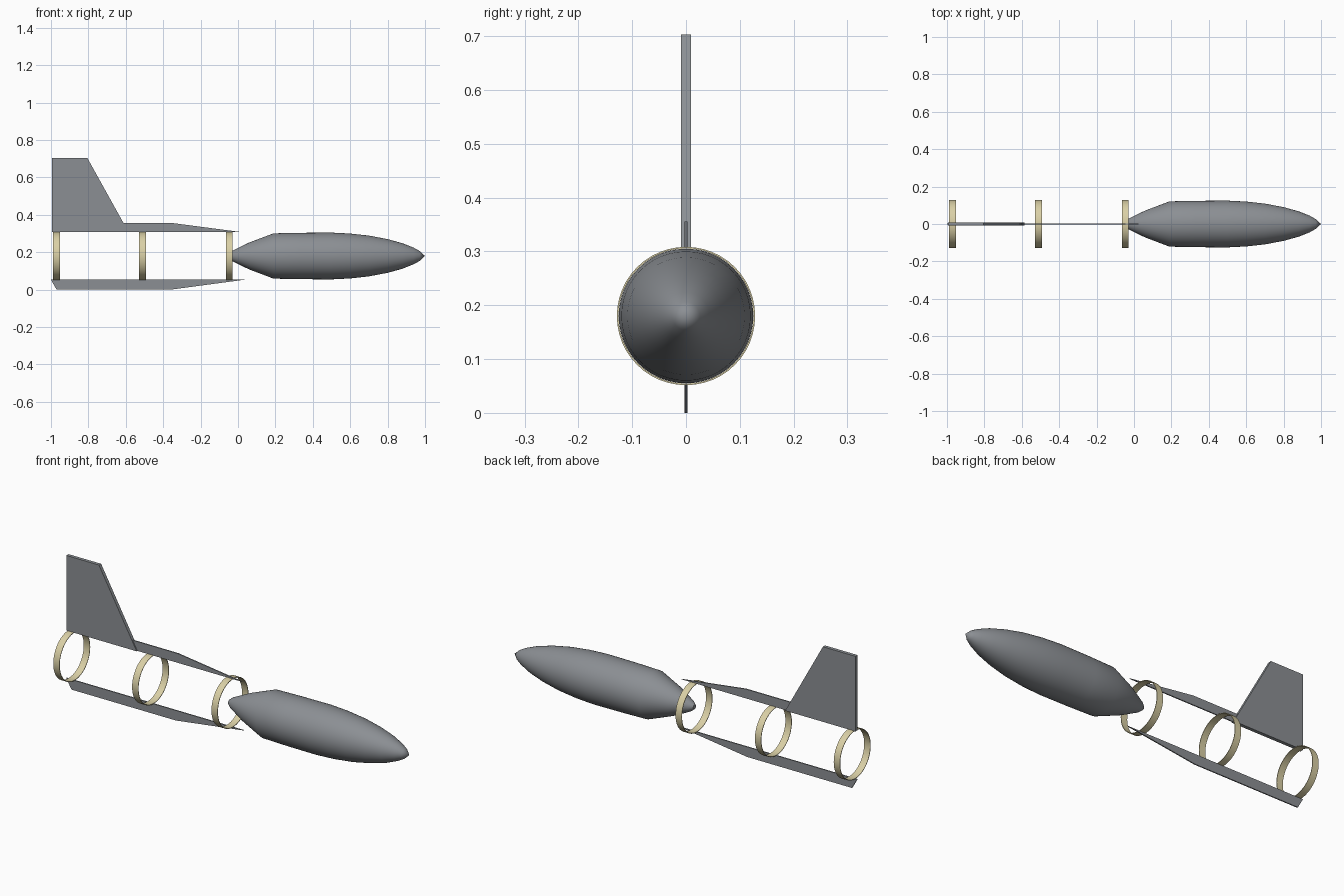
import bpy, bmesh, math

if "Cube" in bpy.data.objects:
    bpy.data.objects.remove(bpy.data.objects["Cube"])

CZ = 0.18      # height of the body axis
SEG = 48


def material(name, rgb):
    m = bpy.data.materials.new(name)
    m.diffuse_color = (*rgb, 1)
    m.use_nodes = True
    m.node_tree.nodes["Principled BSDF"].inputs["Base Color"].default_value = m.diffuse_color
    return m


GREY = material("slate_grey", (0.26, 0.275, 0.295))
TAN = material("pale_tan", (0.70, 0.63, 0.38))


def finish(name, bm, mat, smooth=True):
    bmesh.ops.recalc_face_normals(bm, faces=bm.faces)
    me = bpy.data.meshes.new(name)
    bm.to_mesh(me)
    bm.free()
    ob = bpy.data.objects.new(name, me)
    bpy.context.collection.objects.link(ob)
    me.materials.append(mat)
    if smooth:
        bpy.ops.object.select_all(action='DESELECT')
        ob.select_set(True)
        bpy.context.view_layer.objects.active = ob
        bpy.ops.object.shade_smooth_by_angle(angle=math.radians(35))
    return ob


def lathe(name, profile, mat, closed=False):
    """Turn (x, radius) points around the body axis."""
    bm = bmesh.new()
    vs = [bm.verts.new((x, 0, CZ + r)) for x, r in profile]
    pairs = list(zip(vs, vs[1:] + vs[:1])) if closed else list(zip(vs, vs[1:]))
    edges = [bm.edges.new(p) for p in pairs]
    bmesh.ops.spin(bm, geom=vs + edges, cent=(0, 0, CZ), axis=(1, 0, 0),
                   angle=2 * math.pi, steps=SEG)
    bmesh.ops.remove_doubles(bm, verts=bm.verts, dist=1e-5)
    return finish(name, bm, mat)


def plate(name, outline, width, mat):
    """Extrude an (x, z) outline evenly to both sides of y = 0."""
    bm = bmesh.new()
    face = bm.faces.new([bm.verts.new((x, -width / 2, z)) for x, z in outline])
    new = bmesh.ops.extrude_face_region(bm, geom=[face])["geom"]
    bmesh.ops.translate(bm, vec=(0, width, 0),
                        verts=[g for g in new if isinstance(g, bmesh.types.BMVert)])
    return finish(name, bm, mat, smooth=False)


# Streamlined body with conical tail and pointed nose
lathe("body", [(-0.05, 0), (-0.05, 0.012), (-0.03, 0.028), (0.06, 0.072),
               (0.19, 0.121), (0.33, 0.124), (0.50, 0.125), (0.60, 0.120),
               (0.70, 0.109), (0.80, 0.090), (0.88, 0.068), (0.94, 0.044),
               (0.972, 0.026), (1.0, 0)], GREY)

# Three thin mounting bands
for name, x in (("rear_band", -0.97), ("middle_band", -0.51), ("front_band", -0.047)):
    h, ri, ro = 0.018, 0.1255, 0.1285
    lathe(name, [(x - h, ri), (x + h, ri), (x + h, ro), (x - h, ro)], TAN, closed=True)

# Upright tail fin
plate("tail_fin", [(-0.995, 0.307), (-0.585, 0.307), (-0.805, 0.703),
                   (-0.995, 0.703)], 0.018, GREY)

# Narrow spines above and below the bands
plate("upper_spine", [(-0.99, 0.307), (0.025, 0.307), (-0.35, 0.356),
                      (-0.99, 0.356)], 0.006, GREY)
plate("lower_spine", [(-1.0, 0.053), (-0.97, 0.0), (-0.36, 0.0),
                      (0.035, 0.053)], 0.006, GREY)
